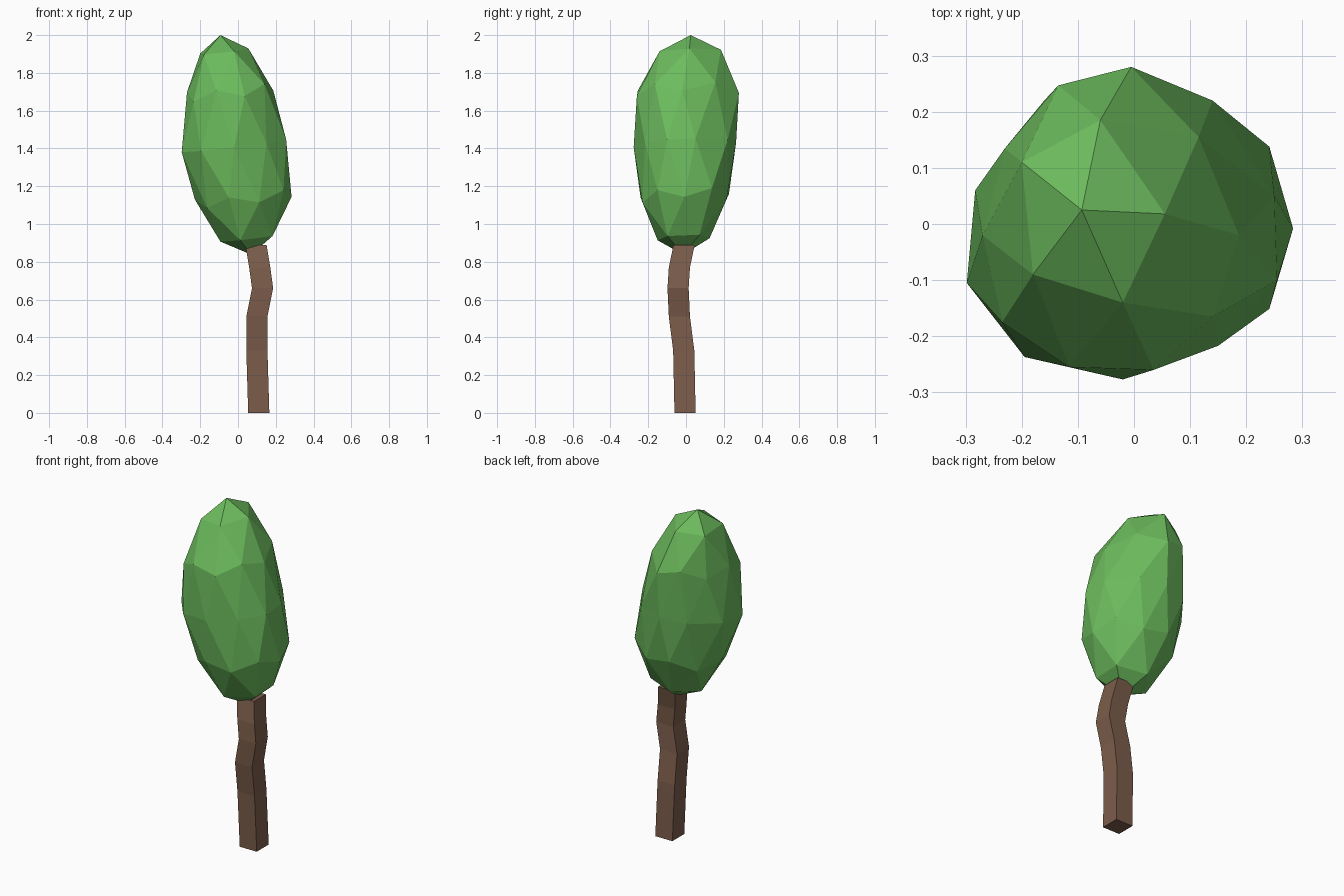
import bpy, bmesh
from math import atan2, degrees

if "Cube" in bpy.data.objects:
    bpy.data.objects.remove(bpy.data.objects["Cube"])


def finish(bm, name, color):
    bmesh.ops.recalc_face_normals(bm, faces=bm.faces[:])
    me = bpy.data.meshes.new(name)
    bm.to_mesh(me)
    bm.free()
    mat = bpy.data.materials.new(name + "_color")
    mat.diffuse_color = (*color, 1)
    mat.use_nodes = True
    mat.node_tree.nodes["Principled BSDF"].inputs["Base Color"].default_value = mat.diffuse_color
    me.materials.append(mat)
    ob = bpy.data.objects.new(name, me)
    bpy.context.collection.objects.link(ob)


# Trunk: square section following a crooked path
path = [(0.11, -0.005, 0), (0.10, -0.012, 0.33), (0.10, -0.035, 0.51),
        (0.13, -0.042, 0.66), (0.115, -0.035, 0.77), (0.095, -0.01, 0.89)]
h = 0.056
bm = bmesh.new()
rings = [[bm.verts.new((x + sx * h, y + sy * h, z))
          for sx, sy in ((-1, -1), (1, -1), (1, 1), (-1, 1))]
         for x, y, z in path]
for a, b in zip(rings, rings[1:]):
    for i in range(4):
        j = (i + 1) % 4
        bm.faces.new((a[i], a[j], b[j], b[i]))
bm.faces.new(rings[0][::-1])
bm.faces.new(rings[-1])
finish(bm, "trunk", (0.2, 0.11, 0.07))

# Crown: leaning icosphere, upper rings nudged to irregular positions
# ring outlines are listed counter-clockwise from +x
cap = [(0.055, 0.018), (-0.06, 0.185), (-0.2, 0.11), (-0.18, -0.09), (-0.02, -0.14)]
shoulder = [(0.187, -0.02), (0.115, 0.155), (-0.005, 0.28), (-0.135, 0.247),
            (-0.23, 0.135), (-0.27, -0.02), (-0.235, -0.175), (-0.115, -0.255),
            (0.035, -0.26), (0.14, -0.165)]
waist = [(0.25, 0.05), (0.14, 0.22), (-0.01, 0.265), (-0.16, 0.22), (-0.283, 0.06),
         (-0.298, -0.105), (-0.195, -0.237), (-0.02, -0.277), (0.15, -0.217),
         (0.255, -0.1)]
bm = bmesh.new()
bmesh.ops.create_icosphere(bm, subdivisions=2, radius=1)
for v in bm.verts:
    x, y, z = v.co
    ang = degrees(atan2(y, x)) % 360
    if z > 0.95:
        px, py = -0.093, 0.025
    elif z > 0.7:
        px, py = cap[round(ang / 72) % 5]
    elif z > 0.3:
        px, py = shoulder[round(ang / 36) % 10]
    elif z > -0.2:
        px, py = waist[round((ang - 18) / 36) % 10]
    else:
        px, py = 0.29 * x - 0.07 * z, 0.275 * y + 0.015 * z
    v.co = (px, py, 1.41 + 0.59 * z + 0.12 * px + 0.04 * py)
top = max(v.co.z for v in bm.verts)
for v in bm.verts:
    v.co.z += 2.0 - top
finish(bm, "crown", (0.15, 0.5, 0.11))
